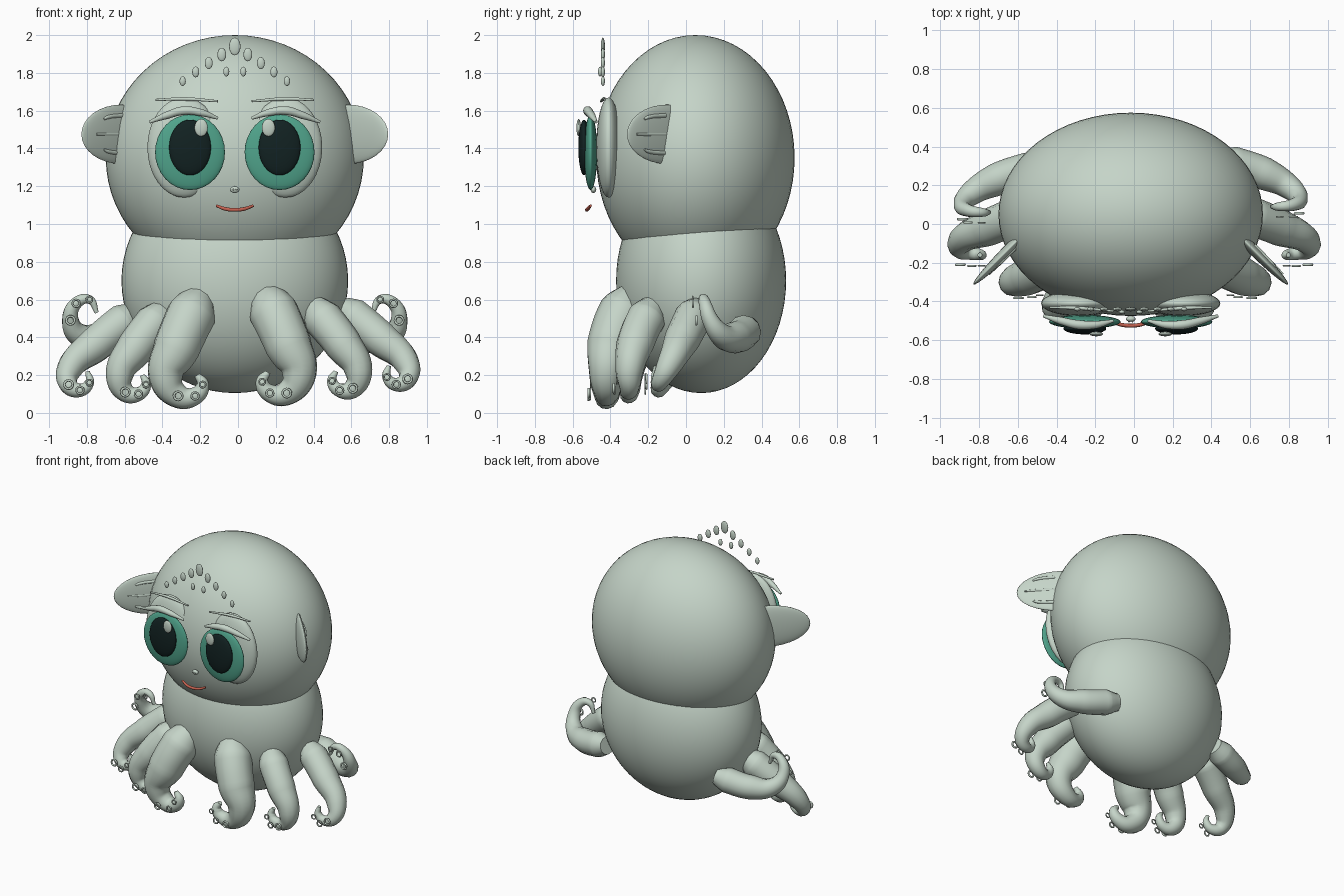
import bpy, math
from mathutils import Vector

if "Cube" in bpy.data.objects:
    bpy.data.objects.remove(bpy.data.objects["Cube"], do_unlink=True)

MID = -0.017  # the symmetry plane of the creature


def material(name, rgb):
    m = bpy.data.materials.new(name)
    m.use_nodes = True
    m.diffuse_color = (*rgb, 1)
    m.node_tree.nodes["Principled BSDF"].inputs["Base Color"].default_value = (*rgb, 1)
    return m


SKIN = material("pale sage", (0.56, 0.66, 0.58))
IRIS = material("sea green", (0.08, 0.37, 0.26))
PUPIL = material("dark teal", (0.006, 0.016, 0.016))
LIPS = material("coral red", (0.55, 0.12, 0.08))


def finish(obj, name, mat):
    obj.name = name
    obj.data.materials.clear()
    obj.data.materials.append(mat)
    for p in obj.data.polygons:
        p.use_smooth = True
    return obj


def ellipsoid(name, loc, radii, mat=SKIN, turn=0, seg=32):
    bpy.ops.mesh.primitive_uv_sphere_add(segments=seg, ring_count=seg // 2, location=loc,
                                         rotation=(0, 0, turn))
    obj = bpy.context.object
    obj.scale = radii
    return finish(obj, name, mat)


def ring(name, loc, radius):
    bpy.ops.mesh.primitive_torus_add(location=loc, rotation=(math.pi / 2, 0, 0),
                                     major_radius=radius, minor_radius=radius * 0.3,
                                     major_segments=16, minor_segments=6)
    return finish(bpy.context.object, name, SKIN)


def tube(name, points, radii, mat=SKIN, sides=3):
    """Smooth tapered tube through the points, returned as a mesh object."""
    cu = bpy.data.curves.new(name, 'CURVE')
    cu.dimensions = '3D'
    cu.bevel_depth = 1
    cu.bevel_resolution = sides
    cu.resolution_u = 8
    cu.use_fill_caps = True
    sp = cu.splines.new('BEZIER')
    sp.bezier_points.add(len(points) - 1)
    for bp, co, r in zip(sp.bezier_points, points, radii):
        bp.co = co
        bp.radius = r
        bp.handle_left_type = bp.handle_right_type = 'AUTO'
    tmp = bpy.data.objects.new(name + "_path", cu)
    bpy.context.collection.objects.link(tmp)
    dg = bpy.context.evaluated_depsgraph_get()
    mesh = bpy.data.meshes.new_from_object(tmp.evaluated_get(dg))
    bpy.data.objects.remove(tmp, do_unlink=True)
    obj = bpy.data.objects.new(name, mesh)
    bpy.context.collection.objects.link(obj)
    return finish(obj, name, mat)


# Head and body
ellipsoid("head", (MID, 0.05, 1.35), (0.683, 0.525, 0.65), seg=64)
ellipsoid("body", (MID, 0.08, 0.70), (0.60, 0.45, 0.595), seg=64)

# Eyes, lids, brows and fins on both sides
for s, side in ((1, "left"), (-1, "right")):
    def at(q, y, z):
        return Vector((MID + s * q, y, z))

    ellipsoid(side + "_eye_socket", at(0.268, -0.41, 1.405), (0.195, 0.065, 0.265))
    ellipsoid(side + "_iris", at(0.237, -0.505, 1.38), (0.185, 0.035, 0.2), IRIS)
    ellipsoid(side + "_pupil", at(0.237, -0.54, 1.405), (0.111, 0.03, 0.147), PUPIL)
    ellipsoid(side + "_eye_glint", at(0.178, -0.568, 1.51), (0.035, 0.012, 0.046))
    tube(side + "_eyelid",
         [at(0.09, -0.5, 1.56), at(0.18, -0.52, 1.59), at(0.27, -0.52, 1.6),
          at(0.36, -0.5, 1.575), at(0.45, -0.475, 1.54)],
         [0.008, 0.02, 0.024, 0.02, 0.008])
    tube(side + "_brow", [at(0.09, -0.45, 1.65), at(0.26, -0.435, 1.662), at(0.42, -0.43, 1.657)],
         [0.006, 0.01, 0.006])

    # Fin is a thin lens, angled forward, with three ribs
    ellipsoid(side + "_fin", at(0.6, -0.1, 1.475), (0.3, 0.028, 0.157), turn=-s * math.pi / 4)
    for k in (-1, 0, 1):
        tube(f"{side}_fin_rib_{k + 2}",
             [at(q, 0.5 - q, 1.475 + k * h) + Vector((0.026, 0, 0))
              for q, h in ((0.61, 0.1), (0.7, 0.09), (0.76 - 0.04 * abs(k), 0.08))],
             [0.012, 0.01, 0.006])

# Pearls across the forehead
for i in range(-4, 5):
    big = 1.8 if i == 0 else 1.5 - 0.13 * abs(i)
    z = 1.94 - 0.042 * abs(i) - 0.001 * abs(i) ** 2
    ellipsoid(f"forehead_pearl_{i + 5}", (MID + i * 0.069, -0.44, z),
              (0.017 * big, 0.011, 0.026 * big), seg=16)
for s in (-1, 1):
    ellipsoid("lower_pearl", (MID + s * 0.045, -0.455, 1.807), (0.016, 0.011, 0.026), seg=16)

# Nose and mouth
ellipsoid("nose", (MID, -0.49, 1.182), (0.025, 0.015, 0.018), seg=16)
for s in (-1, 1):
    ellipsoid("nostril", (MID + s * 0.009, -0.504, 1.182), (0.005, 0.004, 0.005), seg=8)
tube("mouth", [(MID - 0.098, -0.505, 1.097), (MID - 0.05, -0.52, 1.08), (MID, -0.525, 1.075),
               (MID + 0.05, -0.52, 1.08), (MID + 0.098, -0.505, 1.097)],
     [0.007, 0.01, 0.01, 0.01, 0.007], LIPS)

# Tentacles: centre line, thickness, and a small shift of the left one
front = [(0.19, -0.27, 0.6), (0.23, -0.33, 0.52), (0.31, -0.4, 0.34), (0.365, -0.42, 0.19),
         (0.3, -0.42, 0.09), (0.21, -0.43, 0.09), (0.17, -0.44, 0.15), (0.2, -0.44, 0.2)]
middle = [(0.37, -0.17, 0.54), (0.42, -0.21, 0.48), (0.53, -0.27, 0.34), (0.61, -0.3, 0.2),
          (0.58, -0.3, 0.11), (0.51, -0.31, 0.1), (0.47, -0.31, 0.15), (0.49, -0.31, 0.2)]
outer = [(0.53, 0.06, 0.52), (0.59, 0.04, 0.48), (0.74, -0.02, 0.36), (0.87, -0.08, 0.24),
         (0.88, -0.13, 0.15), (0.82, -0.15, 0.12), (0.77, -0.16, 0.16), (0.78, -0.16, 0.22)]
back = [(0.45, 0.3, 0.45), (0.53, 0.28, 0.43), (0.69, 0.23, 0.4), (0.82, 0.16, 0.41),
        (0.87, 0.1, 0.49), (0.84, 0.07, 0.58), (0.77, 0.06, 0.6), (0.73, 0.06, 0.53)]
taper = [0.7, 1, 0.95, 0.7, 0.5, 0.36, 0.26, 0.12]

for label, path, thick, shift in (("front", front, 0.132, (-0.025, 0, 0.015)),
                                  ("middle", middle, 0.105, (0.045, 0, 0.02)),
                                  ("outer", outer, 0.1, (0.035, 0, 0.03)),
                                  ("back", back, 0.09, (0, 0.03, 0))):
    for s, side in ((1, "left"), (-1, "right")):
        pts = []
        for p in path:
            v = Vector(p) + (Vector(shift) if s > 0 else Vector())
            pts.append(Vector((MID + s * v.x, v.y, v.z)))
        radii = [thick * t for t in taper]
        tube(f"{side}_{label}_tentacle", pts, radii, sides=4)
        # Ring suckers along the curled tip
        for n in (4, 5, 6):
            ring(f"{side}_{label}_sucker_{n - 3}",
                 pts[n] - Vector((0, radii[n] + 0.03, 0)), 0.034 - 0.003 * n)
